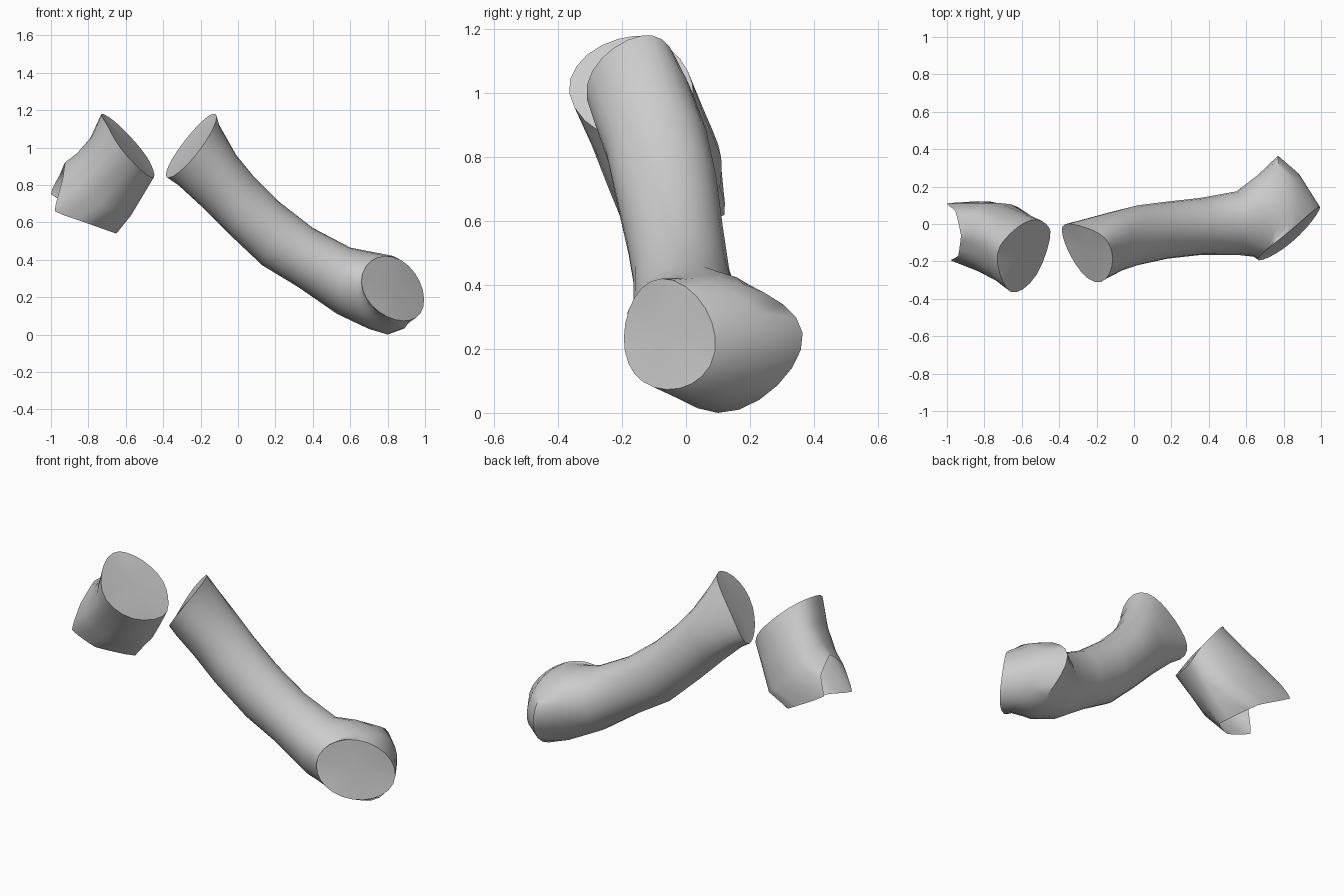
import bpy, bmesh
from mathutils import Vector


def round_ring(points, tension, steps):
    """Closed smooth loop passing through a few control points."""
    pts = [Vector(p) for p in points]
    n, loop = len(pts), []
    for i in range(n):
        a, b = pts[i], pts[(i + 1) % n]
        ta = (b - pts[i - 1]) * tension
        tb = (pts[(i + 2) % n] - a) * tension
        for s in range(steps):
            t = s / steps
            loop.append(a * (2*t**3 - 3*t*t + 1) + ta * (t**3 - 2*t*t + t)
                        + b * (3*t*t - 2*t**3) + tb * (t**3 - t*t))
    return loop


def tube(name, rings, tensions, steps, capped_ends):
    """Skin consecutive rings into a tube and close the chosen ends."""
    bm = bmesh.new()
    loops = [[bm.verts.new(p) for p in round_ring(r, k, steps)]
             for r, k in zip(rings, tensions)]
    for a, b in zip(loops, loops[1:]):
        n = len(a)
        for i in range(n):
            j = (i + 1) % n
            bm.faces.new((a[i], a[j], b[j], b[i]))
    # end caps as fans around the ring centre
    for end in capped_ends:
        ring = loops[end]
        mid = bm.verts.new(sum((v.co for v in ring), Vector()) / len(ring))
        for i, v in enumerate(ring):
            bm.faces.new((v, ring[i - 1], mid))
    bmesh.ops.recalc_face_normals(bm, faces=bm.faces)
    mesh = bpy.data.meshes.new(name)
    bm.to_mesh(mesh)
    bm.free()
    obj = bpy.data.objects.new(name, mesh)
    bpy.context.collection.objects.link(obj)
    bpy.ops.object.select_all(action='DESELECT')
    obj.select_set(True)
    bpy.context.view_layer.objects.active = obj
    bpy.ops.object.shade_smooth_by_angle(angle=1.0)
    return obj


# long tube with a bent end: each ring is top, front, bottom, back
long_rings = [
    [(-.12, -.14, 1.18), (-.21, -.31, .98), (-.38, -.07, .84), (-.29, -.01, 1.03)],
    [(-.10, -.13, 1.12), (-.17, -.29, .92), (-.32, -.08, .80), (-.20, .03, .96)],
    [(-.01, -.09, .96), (-.08, -.25, .82), (-.20, -.08, .69), (-.09, .07, .85)],
    [(.08, -.06, .85), (.02, -.22, .69), (-.05, -.06, .54), (.02, .10, .70)],
    [(.22, -.03, .71), (.18, -.185, .54), (.13, -.03, .37), (.18, .12, .54)],
    [(.40, -.01, .57), (.36, -.165, .42), (.32, -.01, .255), (.36, .14, .41)],
    [(.60, .01, .465), (.55, -.165, .30), (.53, .01, .11), (.55, .175, .29)],
    [(.70, .05, .445), (.64, -.175, .27), (.70, .07, .03), (.66, .26, .27)],
    [(.78, .04, .43), (.655, -.185, .27), (.80, .10, .0), (.77, .365, .25)],
    [(.83, .02, .42), (.658, -.187, .27), (.87, .03, .03), (.88, .27, .22)],
    [(.83, -.04, .415), (.66, -.19, .28), (.84, -.10, .08), (.995, .09, .19)],
]
tube("long_sleeve", long_rings, [.828] * 8 + [.7, .75, .828], 6, (0, -1))

# short tube with a notched lower opening: eight points per ring
short_rings = [
    [(-.73, -.16, 1.18), (-.70, -.31, 1.12), (-.63, -.365, 1.0), (-.52, -.27, .88),
     (-.45, -.08, .84), (-.47, 0, .92), (-.55, .02, 1.03), (-.66, -.05, 1.14)],
    [(-.79, -.10, 1.05), (-.77, -.25, .99), (-.72, -.305, .88), (-.60, -.24, .77),
     (-.51, -.07, .74), (-.53, .03, .80), (-.64, .06, .92), (-.75, .01, 1.02)],
    [(-.86, -.06, .97), (-.86, -.19, .90), (-.84, -.25, .77), (-.68, -.22, .67),
     (-.57, -.06, .64), (-.62, .09, .67), (-.76, .11, .80), (-.84, .06, .92)],
    [(-.925, -.06, .92), (-.94, -.17, .82), (-.98, -.195, .66), (-.82, -.20, .60),
     (-.65, -.06, .54), (-.77, .12, .62), (-1.0, .11, .75), (-.955, .07, .85)],
]
tube("short_sleeve", short_rings, (.56, .5, .4, .15), 3, (0,))
